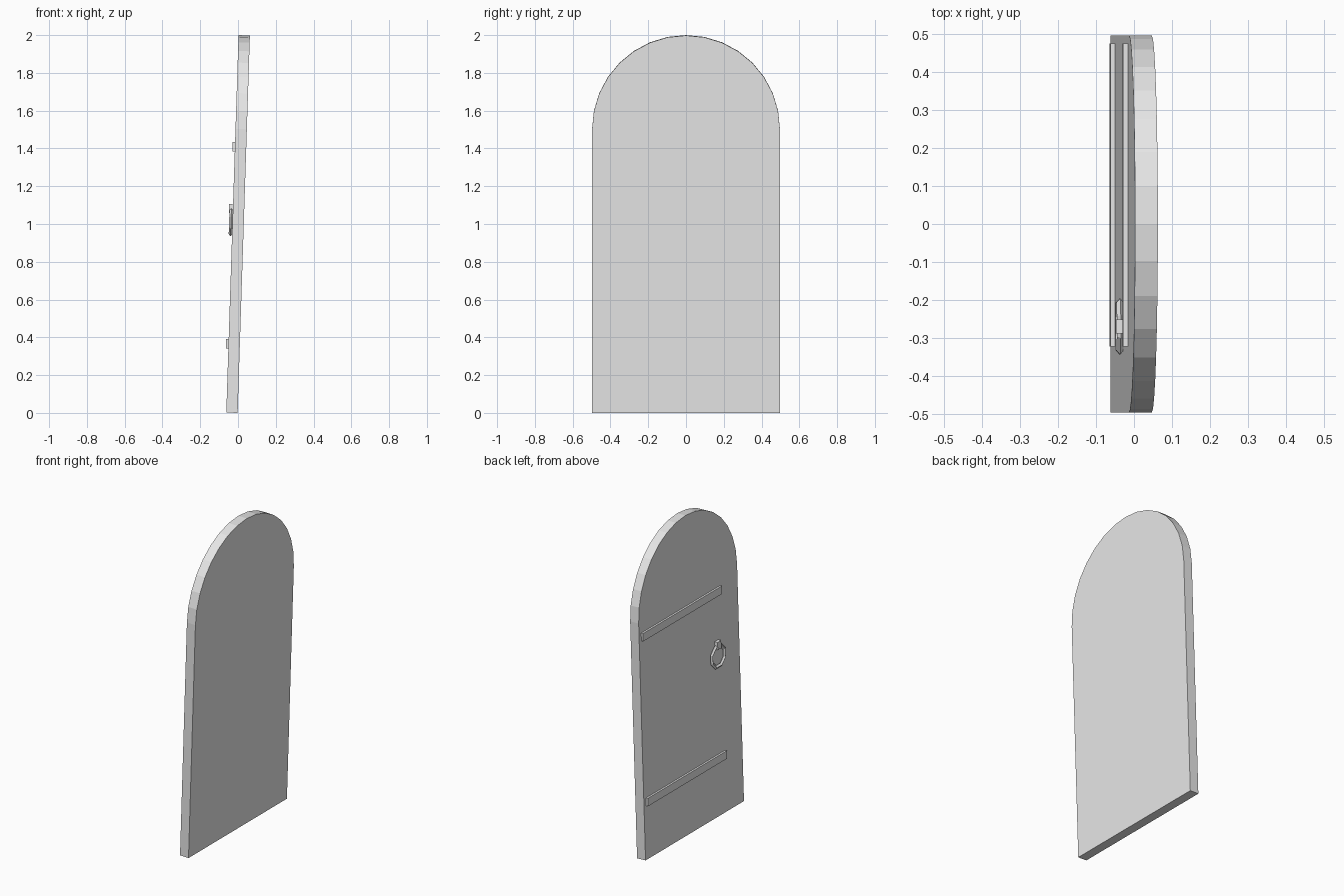
import bpy
import bmesh
from math import sin, cos, pi
from mathutils import Matrix, Vector

cube = bpy.data.objects.get("Cube")
if cube:
    bpy.data.objects.remove(cube, do_unlink=True)

THICK, HALF, SPRING, LEAN = 0.06, 0.497, 1.502, 0.0325
SEGMENTS = 16

grey = bpy.data.materials.new("plain_grey")
grey.use_nodes = True
colour = (0.8, 0.8, 0.8, 1)
grey.diffuse_color = colour
grey.node_tree.nodes["Principled BSDF"].inputs["Base Color"].default_value = colour

# The whole door tips back about its bottom edge
tilt = Matrix.Translation((-0.062, 0, THICK * sin(LEAN))) @ Matrix.Rotation(LEAN, 4, "Y")


def finish(name, bm):
    bm.transform(tilt)
    bmesh.ops.recalc_face_normals(bm, faces=bm.faces)
    mesh = bpy.data.meshes.new(name)
    bm.to_mesh(mesh)
    bm.free()
    mesh.materials.append(grey)
    obj = bpy.data.objects.new(name, mesh)
    bpy.context.collection.objects.link(obj)
    return obj


def box(name, low, high):
    low, high = Vector(low), Vector(high)
    bm = bmesh.new()
    size = high - low
    place = Matrix.Translation((low + high) / 2) @ Matrix.Diagonal((*size, 1))
    bmesh.ops.create_cube(bm, size=1, matrix=place)
    return finish(name, bm)


# Arched door slab
bm = bmesh.new()
outline = [(-HALF, 0), (HALF, 0)]
for i in range(SEGMENTS + 1):
    a = pi * i / SEGMENTS
    outline.append((HALF * cos(a), SPRING + HALF * sin(a)))
face = bm.faces.new([bm.verts.new((0, y, z)) for y, z in outline])
back = bmesh.ops.extrude_face_region(bm, geom=[face], use_keep_orig=True)
moved = [v for v in back["geom"] if isinstance(v, bmesh.types.BMVert)]
bmesh.ops.translate(bm, verts=moved, vec=(THICK, 0, 0))
finish("door_slab", bm)

# Hinge straps
for name, z in (("lower_strap", 0.338), ("upper_strap", 1.383)):
    box(name, (-0.013, -0.323, z), (0.002, 0.475, z + 0.05))

# Ring handle: eight straight links with a square section
bm = bmesh.new()
loops = []
for i in range(8):
    a = 2 * pi * (i + 0.5) / 8
    loop = []
    for dr, x in ((-0.012, -0.008), (0, -0.018), (0.012, -0.008), (0, 0.001)):
        r = 0.068 + dr
        loop.append(bm.verts.new((x, -0.27 + r * cos(a), 1.007 + r * sin(a))))
    loops.append(loop)
for i, loop in enumerate(loops):
    following = loops[(i + 1) % len(loops)]
    for j in range(4):
        k = (j + 1) % 4
        bm.faces.new((loop[j], loop[k], following[k], following[j]))
finish("ring_handle", bm)

# Bracket that holds the ring
box("ring_bracket", (-0.021, -0.288, 1.055), (0.002, -0.252, 1.103))
